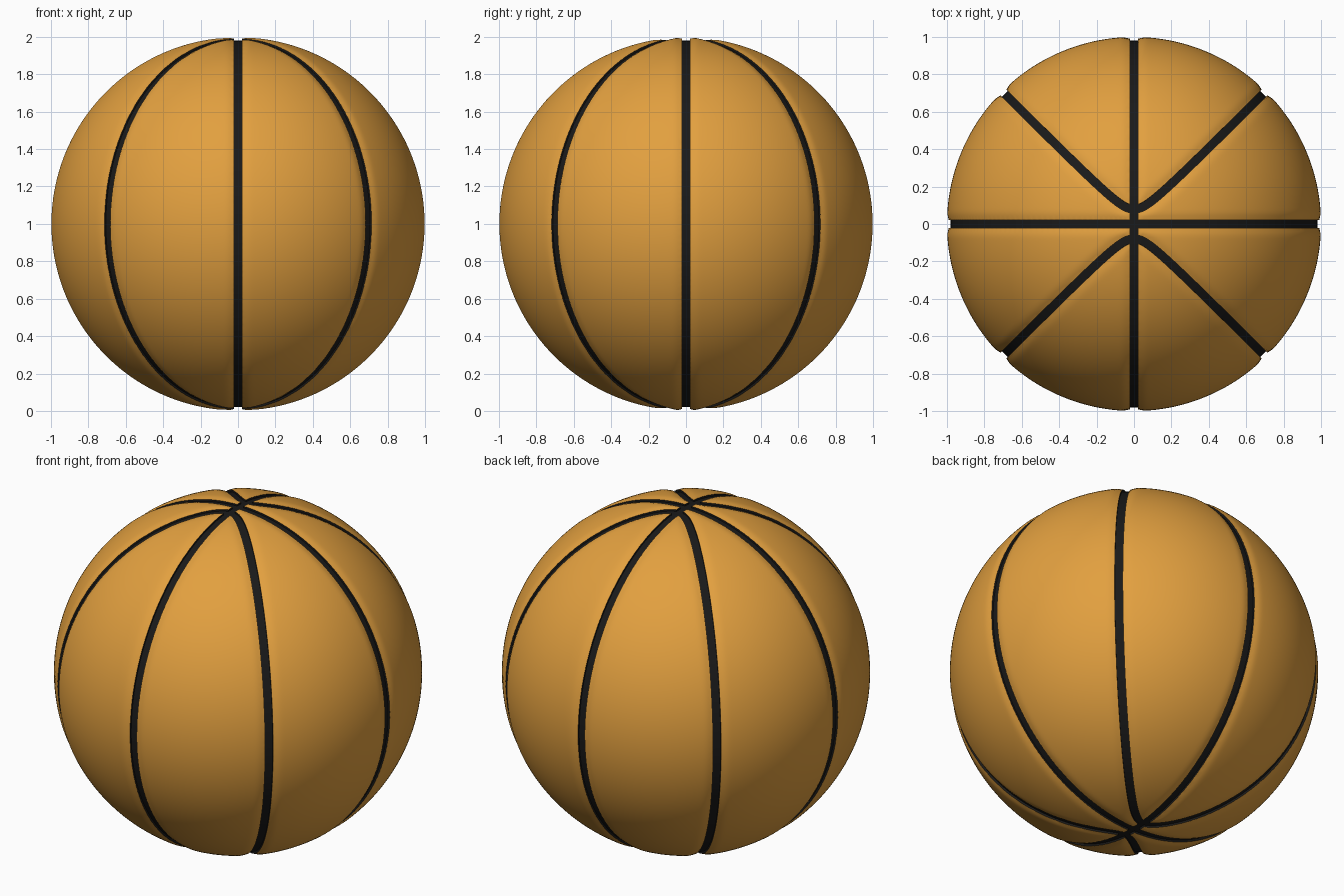
import bpy, bmesh, math
from mathutils import Vector

if "Cube" in bpy.data.objects:
    bpy.data.objects.remove(bpy.data.objects["Cube"])

C = 0.08          # how far the curved seams pass from the poles
W = 0.022         # half width of a seam
N = 360           # samples along a seam


def material(name, rgb):
    m = bpy.data.materials.new(name)
    m.diffuse_color = (*rgb, 1)
    m.use_nodes = True
    m.node_tree.nodes["Principled BSDF"].inputs["Base Color"].default_value = m.diffuse_color
    return m


orange = material("orange_rubber", (0.76, 0.35, 0.05))
black = material("black_seam", (0.01, 0.01, 0.01))


def add_object(name, bm):
    me = bpy.data.meshes.new(name)
    bm.to_mesh(me)
    bm.free()
    me.materials.append(orange)
    me.materials.append(black)
    ob = bpy.data.objects.new(name, me)
    bpy.context.collection.objects.link(ob)
    return ob


# Seam paths on the unit sphere
def ring_x(t):
    return Vector((math.sin(t), 0, math.cos(t)))


def ring_y(t):
    return Vector((0, math.sin(t), math.cos(t)))


def curved(side):
    def path(t):
        x = math.sqrt((1 - C * C) / 2) * math.sin(t)
        return Vector((x, side * math.hypot(x, C), math.sqrt(1 - C * C) * math.cos(t)))
    return path


# Closed rectangular sweep that cuts one seam channel
def seam_cutter(name, path):
    bm = bmesh.new()
    loops = []
    for i in range(N):
        t = 2 * math.pi * i / N
        p = path(t)
        side = p.cross(path(t + 1e-3) - path(t - 1e-3)).normalized() * W
        loops.append([bm.verts.new(p * r + side * s)
                      for r, s in ((0.98, -1), (0.98, 1), (1.04, 1), (1.04, -1))])
    for i in range(N):
        a, b = loops[i], loops[(i + 1) % N]
        for k in range(4):
            f = bm.faces.new((a[k], a[(k + 1) % 4], b[(k + 1) % 4], b[k]))
            f.material_index = 1
    bmesh.ops.recalc_face_normals(bm, faces=bm.faces)
    ob = add_object(name, bm)
    ob.hide_render = True
    return ob


# Approximate distance from a point on the sphere to the nearest seam
def seam_distance(p):
    f = p.y ** 2 - p.x ** 2 - C * C
    g = Vector((-2 * p.x, 2 * p.y, 0))
    g -= p * g.dot(p)
    return min(abs(p.x), abs(p.y), abs(f) / max(g.length, 1e-4))


# Ball, its skin rolling softly in towards the seams
bm = bmesh.new()
bmesh.ops.create_icosphere(bm, subdivisions=7, radius=1)
for v in bm.verts:
    p = v.co.normalized()
    d = max(0, seam_distance(p) - W)
    v.co = p * (1 - 0.010 * max(0, 1 - d / 0.05) ** 2)
ball = add_object("ball", bm)

# Cut the four seams
bpy.context.view_layer.objects.active = ball
ball.select_set(True)
for name, path in (("seam_cutter_x", ring_x), ("seam_cutter_y", ring_y),
                   ("seam_cutter_front", curved(-1)), ("seam_cutter_back", curved(1))):
    cutter = seam_cutter(name, path)
    mod = ball.modifiers.new(name, 'BOOLEAN')
    mod.operation = 'DIFFERENCE'
    mod.solver = 'MANIFOLD'
    mod.object = cutter
    bpy.ops.object.modifier_apply(modifier=mod.name)
    bpy.data.objects.remove(cutter)

bpy.ops.object.shade_smooth_by_angle(angle=math.radians(35))
ball.location.z = 1
